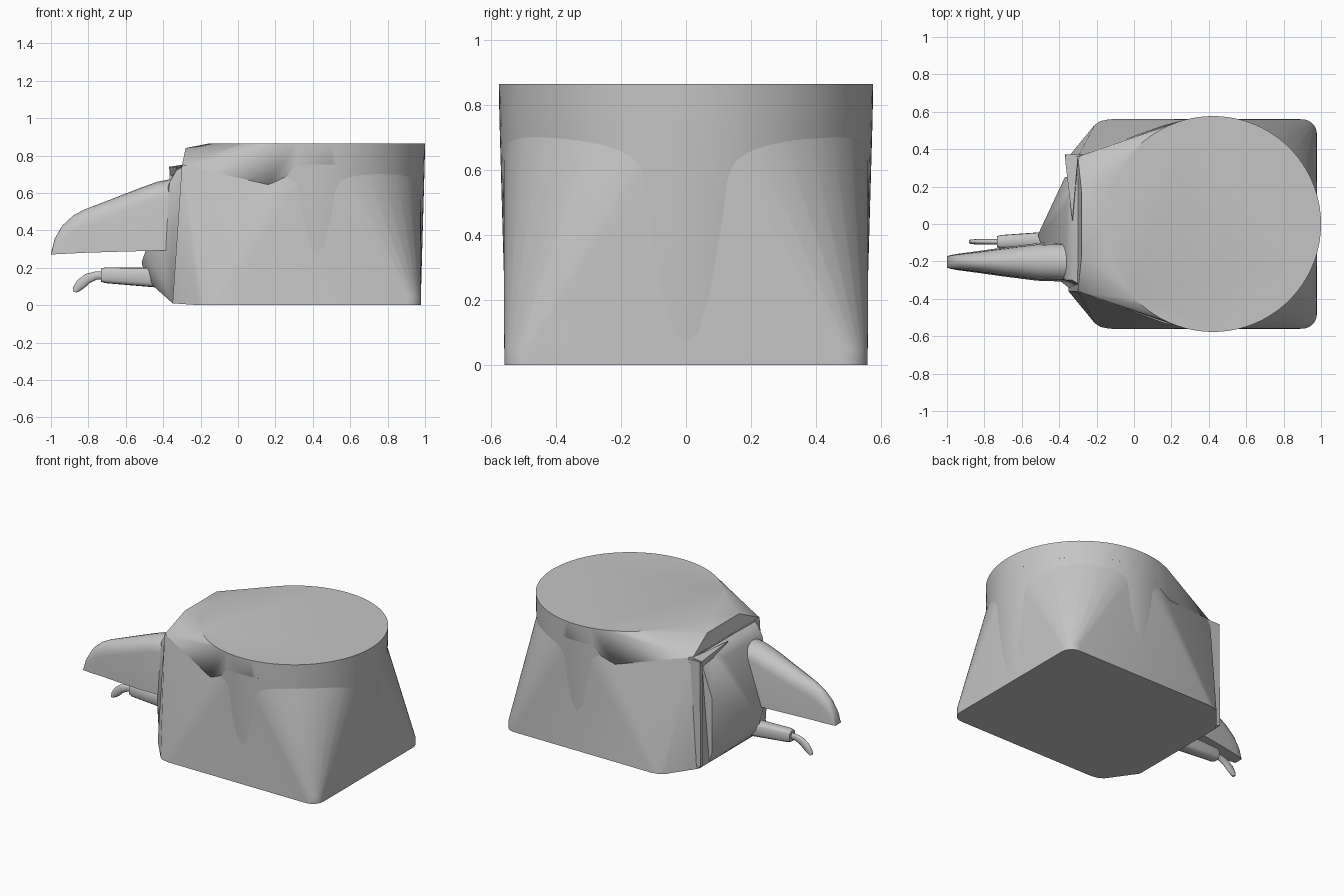
import bpy, bmesh, math

if "Cube" in bpy.data.objects:
    bpy.data.objects.remove(bpy.data.objects["Cube"])

grey = bpy.data.materials.new("plain grey")
grey.diffuse_color = (0.56, 0.56, 0.56, 1)
grey.use_nodes = True
grey.node_tree.nodes["Principled BSDF"].inputs["Base Color"].default_value = grey.diffuse_color


def finish(name, bm, angle=30):
    bmesh.ops.recalc_face_normals(bm, faces=bm.faces)
    me = bpy.data.meshes.new(name)
    bm.to_mesh(me)
    bm.free()
    me.materials.append(grey)
    ob = bpy.data.objects.new(name, me)
    bpy.context.collection.objects.link(ob)
    bpy.ops.object.select_all(action='DESELECT')
    ob.select_set(True)
    bpy.context.view_layer.objects.active = ob
    bpy.ops.object.shade_smooth_by_angle(angle=math.radians(angle))
    return ob


def hull(name, points, angle=30):
    bm = bmesh.new()
    for p in points:
        bm.verts.new(p)
    res = bmesh.ops.convex_hull(bm, input=bm.verts)
    junk = {g for g in res["geom_interior"] + res["geom_unused"] if isinstance(g, bmesh.types.BMVert)}
    bmesh.ops.delete(bm, geom=list(junk), context='VERTS')
    bmesh.ops.dissolve_limit(bm, angle_limit=0.002, verts=bm.verts, edges=bm.edges)
    return finish(name, bm, angle)


def loft(name, rings, angle=40):
    bm = bmesh.new()
    vs = [[bm.verts.new(p) for p in r] for r in rings]
    n = len(vs[0])
    for a, b in zip(vs, vs[1:]):
        for i in range(n):
            bm.faces.new((a[i], a[(i + 1) % n], b[(i + 1) % n], b[i]))
    bm.faces.new(vs[0])
    bm.faces.new(vs[-1])
    return finish(name, bm, angle)


def circle(rx, ry, z, n=96, cx=0.423):
    return [(cx + rx * math.cos(2 * math.pi * i / n), ry * math.sin(2 * math.pi * i / n), z) for i in range(n)]


def both(points):
    return [(x, s * y, z) for x, y, z in points for s in (-1, 1)]


# main body: rounded base flowing into a round top, with a narrow left end
corner = [(0.898 + 0.08 * math.cos(t * math.pi / 16), 0.48 + 0.08 * math.sin(t * math.pi / 16), z)
          for t in range(9) for z in (0.0, 0.05)]
left_end = [(-0.13, 0.56, 0), (-0.18, 0.55, 0), (-0.21, 0.53, 0), (-0.35, 0.36, 0.01), (-0.3, 0.36, 0.75)]
hull("body", both(corner + left_end) + circle(0.555, 0.563, 0.75))

# round lid drawn out towards the left end
hull("lid", circle(0.577, 0.577, 0.865) + circle(0.575, 0.575, 0.752)
     + both([(-0.3, 0.36, 0.745), (-0.28, 0.17, 0.84), (0.15, 0.525, 0.62)]))

# tapered drum that breaks through the right side as a slim rib
loft("drum", [circle(0.552, 0.552, 0.02), circle(0.556, 0.556, 0.09), circle(0.575, 0.575, 0.755)])

# left front housing with a low pointed bulge
hull("front_housing", [
    (-0.28, 0.27, 0.75), (-0.28, -0.33, 0.75), (-0.33, 0.2, 0.73), (-0.33, -0.3, 0.72),
    (-0.36, 0.1, 0.67), (-0.365, -0.3, 0.66), (-0.37, 0.25, 0.45), (-0.37, 0.25, 0.08),
    (-0.35, 0.25, 0.01), (-0.35, -0.34, 0.01), (-0.4, -0.3, 0.3), (-0.39, -0.3, 0.12),
    (-0.42, 0.0, 0.3), (-0.49, -0.06, 0.28), (-0.515, -0.06, 0.23), (-0.5, -0.06, 0.16),
    (-0.49, -0.13, 0.27), (-0.45, -0.06, 0.1), (-0.45, -0.13, 0.1), (-0.25, 0, 0.01)])

# upright flange beside the housing
hull("side_flange", [(x, y, z) for x, z in ((-0.27, 0.74), (-0.365, 0.74), (-0.37, 0.03), (-0.3, 0.01))
                     for y in (0.345, 0.372)])
hull("flange_lip", [(-0.37, 0.36, 0.74), (-0.30, 0.36, 0.75), (-0.33, 0.02, 0.74),
                    (-0.36, 0.36, 0.69), (-0.3, 0.36, 0.69), (-0.32, 0.02, 0.70)])

# beak: x, half width, top height, bottom height
beak = []
for x, w, top, low in ((-0.3, 0.105, 0.66, 0.295), (-0.37, 0.105, 0.672, 0.293), (-0.43, 0.103, 0.66, 0.292),
                       (-0.52, 0.1, 0.628, 0.289), (-0.7, 0.077, 0.558, 0.284), (-0.82, 0.06, 0.512, 0.28),
                       (-0.88, 0.052, 0.48, 0.277), (-0.94, 0.044, 0.425, 0.274),
                       (-0.98, 0.037, 0.355, 0.272), (-1.0, 0.03, 0.275, 0.27)):
    r = min(0.09, 0.45 * (top - low))
    ring = [(x, -0.203 - w, low), (x, -0.203 + w, low)]
    ring += [(x, -0.203 + 0.93 * w * math.cos(a * math.pi / 10), top - r + r * math.sin(a * math.pi / 10))
             for a in range(11)]
    beak.append(ring)
loft("beak", beak)


def oval(x, z, ry, rz, y=-0.095, n=16, lean=0.0, power=1.0):
    ring = []
    for i in range(n):
        a = 2 * math.pi * i / n
        c, s = math.cos(a), math.sin(a)
        c, s = math.copysign(abs(c) ** power, c), math.copysign(abs(s) ** power, s)
        ring.append((x + rz * s * math.sin(lean), y + ry * c, z + rz * s * math.cos(lean)))
    return ring


# spout and its curved nozzle
loft("spout", [oval(-0.4, 0.146, 0.046, 0.054, -0.085, power=0.6), oval(-0.5, 0.15, 0.043, 0.05, -0.087, power=0.6),
               oval(-0.71, 0.16, 0.036, 0.042, power=0.6), oval(-0.732, 0.16, 0.03, 0.035, power=0.6)])
loft("nozzle", [oval(-0.71, 0.16, 0.014, 0.02), oval(-0.76, 0.158, 0.014, 0.022, lean=-0.2),
                oval(-0.805, 0.142, 0.014, 0.027, lean=-0.5), oval(-0.84, 0.113, 0.014, 0.028, lean=-0.8),
                oval(-0.862, 0.087, 0.013, 0.022, lean=-1.1), oval(-0.873, 0.07, 0.012, 0.01, lean=-1.3)])
